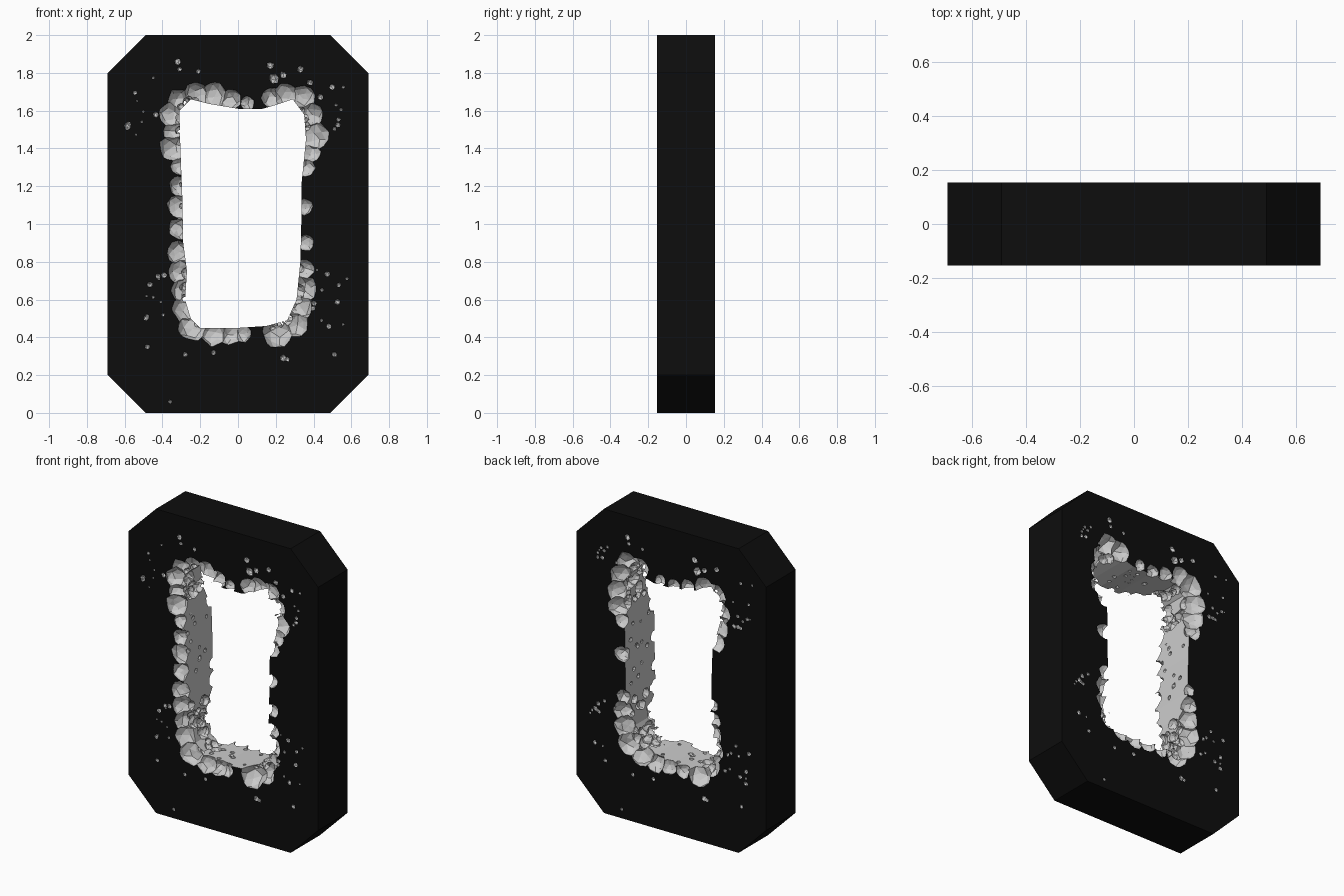
import bpy, bmesh, random
from math import pi
from mathutils import Vector, Matrix

if "Cube" in bpy.data.objects:
    bpy.data.objects.remove(bpy.data.objects["Cube"])

random.seed(11)
T = 0.153          # half thickness
R = random.uniform


def material(name, c):
    m = bpy.data.materials.new(name)
    m.diffuse_color = (c, c, c, 1)
    m.use_nodes = True
    m.node_tree.nodes["Principled BSDF"].inputs["Base Color"].default_value = m.diffuse_color
    return m


MATS = [material("dark_shell", 0.004), material("bare_stone", 0.6)]


def finish(bm, name, index):
    bmesh.ops.recalc_face_normals(bm, faces=bm.faces)
    for f in bm.faces:
        f.material_index = index
    me = bpy.data.meshes.new(name)
    bm.to_mesh(me)
    bm.free()
    for m in MATS:
        me.materials.append(m)
    return bpy.data.objects.new(name, me)


def prism(name, pts, half, index):
    bm = bmesh.new()
    f = bm.faces.new([bm.verts.new((x, -half, z)) for x, z in pts])
    ext = bmesh.ops.extrude_face_region(bm, geom=[f])["geom"]
    bmesh.ops.translate(bm, vec=(0, 2 * half, 0),
                        verts=[v for v in ext if isinstance(v, bmesh.types.BMVert)])
    return finish(bm, name, index)


# Octagonal slab
slab = prism("broken_slab", [(-.49, 0), (.49, 0), (.69, .2), (.69, 1.8),
                             (.49, 2), (-.49, 2), (-.69, 1.8), (-.69, .2)], T, 0)
bpy.context.scene.collection.objects.link(slab)
cutters = bpy.data.collections.new("cutters")
bpy.context.scene.collection.children.link(cutters)


def add_cutter(o):
    o.hide_render = True
    cutters.objects.link(o)


# Ragged opening through the middle
hole = [(-.2, .45), (0, .45), (.15, .46), (.26, .49), (.31, .6), (.33, .8),
        (.335, 1), (.335, 1.2), (.36, 1.45), (.35, 1.58), (.29, 1.66), (.2, 1.63),
        (.13, 1.61), (0, 1.61), (-.15, 1.635), (-.25, 1.66), (-.31, 1.6),
        (-.305, 1.4), (-.295, 1.15), (-.29, .9), (-.27, .75), (-.28, .6), (-.25, .5)]
add_cutter(prism("opening", hole, 0.3, 1))


def chip(x, y, z, r, sub=2):
    bm = bmesh.new()
    bmesh.ops.create_icosphere(bm, subdivisions=sub, radius=r)
    for v in bm.verts:
        v.co *= R(0.86, 1.1)
    rot = Matrix.Rotation(R(0, 2 * pi), 4, Vector((R(-1, 1), R(-1, 1), R(-1, 1))))
    bmesh.ops.transform(bm, matrix=Matrix.Translation((x, y, z)) @ rot, verts=bm.verts)
    add_cutter(finish(bm, "chip", 1))


# Large chips along the front rim: x, z, radius
front = [(-.31, 1.2, .055), (-.31, 1.09, .065), (-.31, .975, .06), (-.31, .85, .065),
         (-.3, .75, .07), (-.28, .65, .08), (-.26, .55, .085), (-.24, .46, .08),
         (-.13, .42, .07), (-.04, .42, .06), (.02, .42, .05), (.21, .43, .09),
         (.3, .48, .08), (.33, .56, .07), (.35, .66, .07), (.35, .76, .055),
         (.36, .9, .045), (.35, 1.09, .045), (.36, 1.3, .05), (.38, 1.38, .06),
         (.4, 1.47, .08), (.38, 1.58, .075), (.34, 1.67, .065), (.26, 1.68, .07),
         (.18, 1.67, .055), (.05, 1.64, .04), (-.04, 1.66, .06), (-.13, 1.68, .075),
         (-.22, 1.68, .075), (-.31, 1.65, .065), (-.35, 1.58, .07), (-.34, 1.49, .06),
         (-.34, 1.4, .075), (-.31, 1.31, .05)]
for x, z, r in front:
    chip(x, -T, z, r)

# Large chips along the back rim
back = [(.36, 1.08, .055), (.36, 1.3, .05), (.39, 1.38, .07), (.39, 1.48, .075),
        (.37, 1.58, .08), (.32, 1.68, .08), (.23, 1.68, .07), (.08, 1.64, .04),
        (-.02, 1.63, .045), (-.12, 1.65, .05), (-.24, 1.67, .07), (-.32, 1.64, .08),
        (-.34, 1.54, .085), (-.34, 1.44, .08), (-.33, 1.34, .06), (-.3, .92, .04),
        (-.3, .82, .06), (-.3, .72, .07), (-.3, .62, .08), (-.28, .52, .08),
        (-.2, .44, .085), (-.08, .43, .05), (.02, .43, .055), (.12, .43, .065),
        (.22, .45, .08), (.31, .5, .08), (.34, .6, .08), (.35, .7, .07), (.35, .8, .05)]
for x, z, r in back:
    chip(x, T, z, r)

# Crumbled corners right through the thickness
corners = [[(-.27, .75), (-.28, .6), (-.25, .48), (-.15, .45)],
           [(.2, .47), (.28, .5), (.31, .6), (.33, .78)],
           [(.35, 1.38), (.36, 1.5), (.34, 1.61), (.26, 1.65)],
           [(-.305, 1.43), (-.31, 1.52), (-.3, 1.64), (-.2, 1.65)]]
for path in corners:
    for i in range(38):
        a, b = random.choice(list(zip(path, path[1:])))
        t = R(0, 1)
        chip(a[0] + (b[0] - a[0]) * t, R(-T, T), a[1] + (b[1] - a[1]) * t, R(.018, .045))

# Small pits on the inner walls
for i in range(12):
    y = R(-.11, .11)
    chip(-.295, y, R(.8, 1.35), R(.012, .02), 1)
    chip(.335, -y, R(.85, 1.3), R(.012, .02), 1)
    chip(R(-.15, .2), y, .452, R(.012, .02), 1)
    chip(R(-.15, .15), -y, 1.62, R(.012, .02), 1)

# Scattered pits on both faces, gathered round the corners
for y in (-T, T):
    for cx, cz in ((-.45, .6), (.5, .6), (.48, 1.65), (-.48, 1.63)):
        for i in range(11):
            chip(cx + R(-.12, .1), y, cz + R(-.16, .16), R(.006, .018), 1)
for x, z, r in ((.19, 1.77, .03), (.17, 1.84, .022), (.24, 1.79, .02), (.33, 1.82, .02),
                (-.32, 1.86, .02), (-.31, 1.82, .014), (-.21, 1.81, .014),
                (.24, .29, .02), (.26, .285, .015), (.51, .31, .015), (-.48, .35, .015),
                (-.28, .31, .014), (-.36, .06, .012), (-.13, .32, .015)):
    chip(x, -T, z, r, 1)
    chip(-x, T, z, r, 1)

# Carve every cutter out of the slab
mod = slab.modifiers.new("carve", 'BOOLEAN')
mod.operation = 'DIFFERENCE'
mod.operand_type = 'COLLECTION'
mod.collection = cutters
mod.solver = 'MANIFOLD'
mod.material_mode = 'INDEX'
bpy.context.view_layer.objects.active = slab
bpy.ops.object.modifier_apply(modifier=mod.name)
for o in list(cutters.objects):
    bpy.data.objects.remove(o)
bpy.data.collections.remove(cutters)

# Drop any loose fragments cut free from the slab
bm = bmesh.new()
bm.from_mesh(slab.data)
seen = {min(bm.verts, key=lambda v: v.co.z)}
stack = list(seen)
while stack:
    for e in stack.pop().link_edges:
        for v in e.verts:
            if v not in seen:
                seen.add(v)
                stack.append(v)
inner = [v for v in bm.verts if v not in seen and abs(v.co.y) < T - 1e-4 and abs(v.co.x) < .25
         and .5 < v.co.z < 1.58]
bmesh.ops.delete(bm, geom=inner, context='VERTS')
bm.to_mesh(slab.data)
bm.free()
